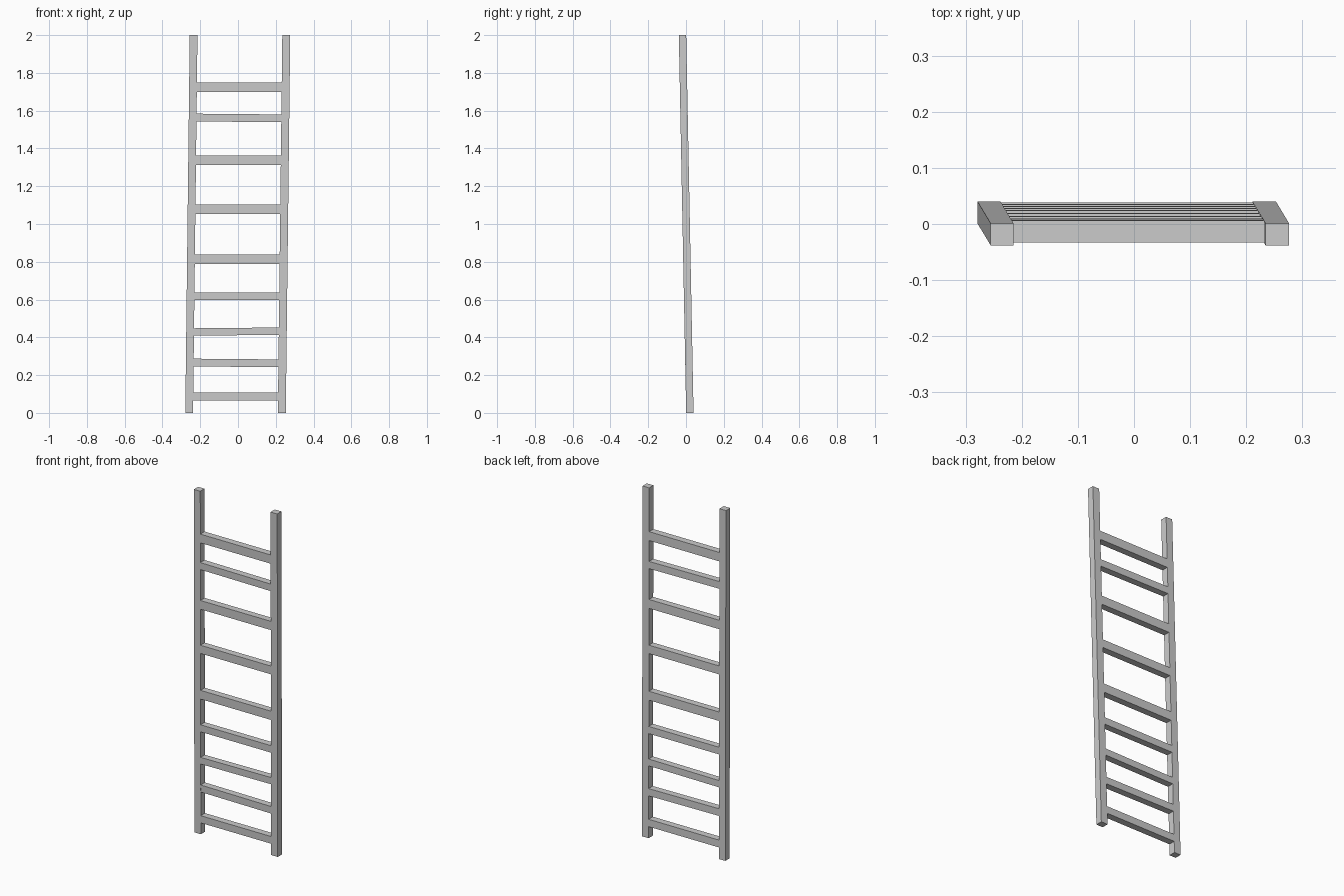
import bpy, bmesh

if "Cube" in bpy.data.objects:
    bpy.data.objects.remove(bpy.data.objects["Cube"])

H = 2.0
D = 0.0195          # half depth of rails and rungs


def lean_y(z):      # centre line leans towards the front
    return 0.0205 - 0.039 * z / H


def lean_x(z):      # and slightly to the right
    return -0.0125 + 0.0235 * z / H


def leaning_box(name, x0, x1, z0, z1, tilt=0.0):
    """Box sheared along the ladder's lean; tilt raises its right end."""
    bm = bmesh.new()
    bmesh.ops.create_cube(bm, size=1)
    for v in bm.verts:
        z = z1 if v.co.z > 0 else z0
        x = x1 if v.co.x > 0 else x0
        y = D if v.co.y > 0 else -D
        v.co = (x + lean_x(z), y + lean_y(z), z + (tilt if v.co.x > 0 else -tilt))
    me = bpy.data.meshes.new(name)
    bm.to_mesh(me)
    bm.free()
    ob = bpy.data.objects.new(name, me)
    bpy.context.collection.objects.link(ob)
    return ob


# Side rails
leaning_box("left_rail", -0.2665, -0.2255, 0, H)
leaning_box("right_rail", 0.2235, 0.2655, 0, H)

# Unevenly spaced rungs: bottom, top, tilt
rungs = [
    (0.066, 0.108, 0.0), (0.244, 0.285, -0.002), (0.411, 0.450, 0.002),
    (0.597, 0.638, 0.0), (0.788, 0.839, 0.0), (1.054, 1.102, 0.0),
    (1.312, 1.363, 0.0), (1.541, 1.582, -0.002), (1.699, 1.750, 0.0),
]
for i, (z0, z1, tilt) in enumerate(rungs):
    leaning_box(f"rung_{i + 1}", -0.2275, 0.2255, z0, z1, tilt)
